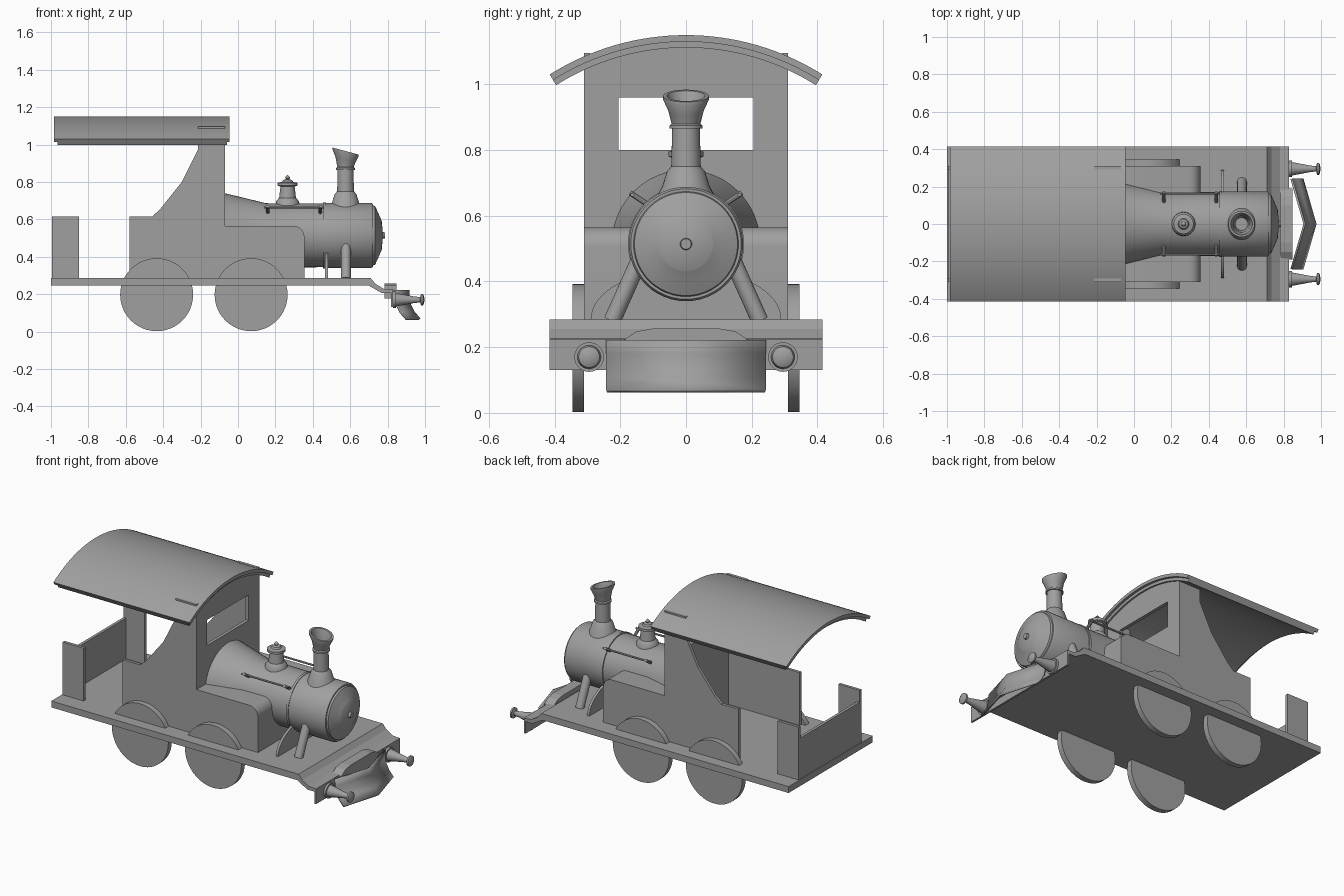
import bpy, bmesh, math
from mathutils import Vector, Matrix

cube = bpy.data.objects.get("Cube")
if cube:
    bpy.data.objects.remove(cube)

grey = bpy.data.materials.new("plain grey")
grey.use_nodes = True
colour = (0.35, 0.35, 0.35, 1)
grey.diffuse_color = colour
grey.node_tree.nodes["Principled BSDF"].inputs["Base Color"].default_value = colour


def finish(name, bm, smooth=False):
    bmesh.ops.recalc_face_normals(bm, faces=bm.faces)
    mesh = bpy.data.meshes.new(name)
    bm.to_mesh(mesh)
    bm.free()
    mesh.materials.append(grey)
    obj = bpy.data.objects.new(name, mesh)
    bpy.context.collection.objects.link(obj)
    if smooth:
        bpy.ops.object.select_all(action='DESELECT')
        obj.select_set(True)
        bpy.context.view_layer.objects.active = obj
        bpy.ops.object.shade_smooth_by_angle(angle=math.radians(35))
    return obj


def extrude(name, points, axis, start, end, smooth=False):
    """Outline in the x-z plane pushed along y, or in the y-z plane along x."""
    bm = bmesh.new()
    place = (lambda a, b: (a, start, b)) if axis == 'y' else (lambda a, b: (start, a, b))
    face = bm.faces.new([bm.verts.new(place(a, b)) for a, b in points])
    moved = bmesh.ops.extrude_face_region(bm, geom=[face])["geom"]
    shift = Vector((0, end - start, 0)) if axis == 'y' else Vector((end - start, 0, 0))
    bmesh.ops.translate(bm, vec=shift, verts=[v for v in moved if isinstance(v, bmesh.types.BMVert)])
    return finish(name, bm, smooth)


def box(name, x, y, z):
    return extrude(name, [(x[0], z[0]), (x[1], z[0]), (x[1], z[1]), (x[0], z[1])], 'y', *y)


def lathe(name, profile, origin, direction, sides=32):
    """Spin (distance, radius) pairs about a direction."""
    bm = bmesh.new()
    verts = [bm.verts.new((r, 0, d)) for d, r in profile]
    edges = [bm.edges.new(pair) for pair in zip(verts, verts[1:])]
    bmesh.ops.spin(bm, geom=verts + edges, cent=(0, 0, 0), axis=(0, 0, 1),
                   angle=math.tau, steps=sides)
    bmesh.ops.remove_doubles(bm, verts=bm.verts, dist=0.0005)
    turn = Vector(direction).to_track_quat('Z', 'Y').to_matrix().to_4x4()
    bmesh.ops.transform(bm, matrix=Matrix.Translation(origin) @ turn, verts=bm.verts)
    return finish(name, bm, True)


def rod(name, start, end, radius, sides=16):
    span = Vector(end) - Vector(start)
    return lathe(name, [(0, 0), (0, radius), (span.length, radius), (span.length, 0)],
                 start, span, sides)


def arc(cx, cz, radius, start, end, steps):
    angles = [math.radians(start + (end - start) * i / steps) for i in range(steps + 1)]
    return [(cx + radius * math.cos(a), cz + radius * math.sin(a)) for a in angles]


# Running plate, dropping at the front to a buffer beam
extrude("running_plate", [(-1, .245), (-1, .285), (.71, .285), (.735, .255), (.78, .228),
                          (.83, .225), (.83, .13), (.818, .13), (.818, .205), (.77, .205),
                          (.7, .245)], 'y', -.415, .415)
extrude("coupling_bracket", [(-.19, .176), (.19, .176), (.19, .222), (.15, .248), (.1, .257),
                             (-.1, .257), (-.15, .248), (-.19, .222)], 'x', .783, .847)

# Cab sides, wheels and bunker sides, mirrored
side_outline = [(-.58, .285), (-.58, .615), (-.46, .615), (-.42, .65), (-.3, .8), (-.215, .97),
                (-.215, 1.095), (-.07, 1.095), (-.07, .285)]
for side, s in (("left", 1), ("right", -1)):
    extrude(side + "_cab_side", side_outline, 'y', s * .292, s * .31)
    box(side + "_bunker_side", (-.995, -.85), (s * .292, s * .31), (.285, .615))
    for end, x in (("rear", -.435), ("front", .07)):
        rod(f"{side}_{end}_wheel", (x, s * .31, .197), (x, s * .345, .197), .195, 48)
    # Buffers
    lathe(side + "_buffer", [(0, 0), (0, .045), (.015, .045), (.015, .036), (.11, .018),
                             (.145, .014), (.15, .032), (.16, .032), (.166, .02), (.168, 0)],
          (.829, s * .295, .17), (1, 0, 0))
    # Smokebox struts
    rod(side + "_strut", (.577, s * .225, .28), (.577, s * .14, .47), .026)
    # Handrails with posts
    rod(side + "_handrail", (.14, s * .163, .664), (.46, s * .163, .664), .006, 10)
    for i, x in enumerate((.16, .44)):
        rod(f"{side}_rail_post_{i}", (x, s * .11, .63), (x, s * .17, .67), .009, 10)
box("bunker_back", (-.995, -.977), (-.295, .295), (.285, .54))

# Side tanks and firebox block with a rounded front edge
extrude("tanks", [(-.08, .285), (.355, .285)] + arc(.295, .505, .06, 0, 90, 8)
        + [(-.08, .565)], 'y', -.31, .31, True)

# Cab front wall with a window opening
roof_r, roof_z = .778, .372
half = math.degrees(math.asin(.31 / roof_r))
box("cab_front_lower", (-.09, -.07), (-.31, .31), (.285, .8))
for name, a, b in (("left", .205, .31), ("right", -.31, -.205)):
    box(name + "_window_pillar", (-.09, -.07), (a, b), (.8, .96))
extrude("cab_front_upper", [(-.31, .96), (.31, .96)]
        + arc(0, roof_z, roof_r - .02, 90 - half, 90 + half, 24), 'x', -.09, -.07)


# Arched roof in two layers
def roof_layer(name, outer, inner, width, x0, x1):
    spread = math.degrees(math.asin(width / outer))
    extrude(name, arc(0, roof_z, outer, 90 - spread, 90 + spread, 32)
            + arc(0, roof_z, inner, 90 + spread, 90 - spread, 32), 'x', x0, x1, True)


roof_layer("roof", roof_r, roof_r - .02, .415, -.985, -.045)
roof_layer("roof_lining", roof_r - .02, roof_r - .038, .405, -.965, -.06)

# Boiler with tapered rear, smokebox and domed door
lathe("boiler", [(-.08, 0), (-.08, .228), (.15, .172), (.455, .17), (.455, .177), (.47, .177),
                 (.47, .174), (.712, .174), (.722, .168), (.722, .16), (.733, .157),
                 (.752, .115), (.765, .085), (.768, .08), (.774, .018), (.787, .016),
                 (.787, 0)], (0, 0, .514), (1, 0, 0), 48)
extrude("smokebox_support", [(y, .285 + z * .535) for y, z in arc(0, 0, .29, 0, 180, 32)],
        'x', .465, .48)

# Chimney with a hollow flared top, cut at a slant
chimney = lathe("chimney", [(.64, .09), (.67, .083), (.69, .072), (.735, .058), (.75, .045),
                            (.865, .042), (.865, .05), (.875, .05), (.88, .044), (.92, .054),
                            (.955, .07), (.965, .07), (.965, .058), (.92, .044), (.8, .034),
                            (.8, 0)], (.575, 0, 0), (0, 0, 1))
for v in chimney.data.vertices:
    if v.co.z > .91:
        v.co.z -= (v.co.x - .575) * .27

# Steam dome with its finial
lathe("steam_dome", [(.66, .066), (.695, .062), (.71, .05), (.715, .045), (.775, .038),
                     (.78, .053), (.795, .053), (.8, .03), (.81, .024), (.815, .008),
                     (.822, .014), (.83, .008), (.838, 0)], (.265, 0, 0), (0, 0, 1))

# Pointed, curved plough under the front beam
bm = bmesh.new()
front = [(.918, .222), (.918, .18), (.927, .14), (.945, .105), (.976, .07)]
rows = [[bm.verts.new((x - sweep, y, z)) for x, z in front]
        for y, sweep in ((-.243, .07), (0, 0), (.243, .07))]
for a, b in zip(rows, rows[1:]):
    for i in range(len(front) - 1):
        bm.faces.new((a[i], a[i + 1], b[i + 1], b[i]))
plough = finish("plough", bm, True)
plough.modifiers.new("thickness", 'SOLIDIFY').thickness = .012
